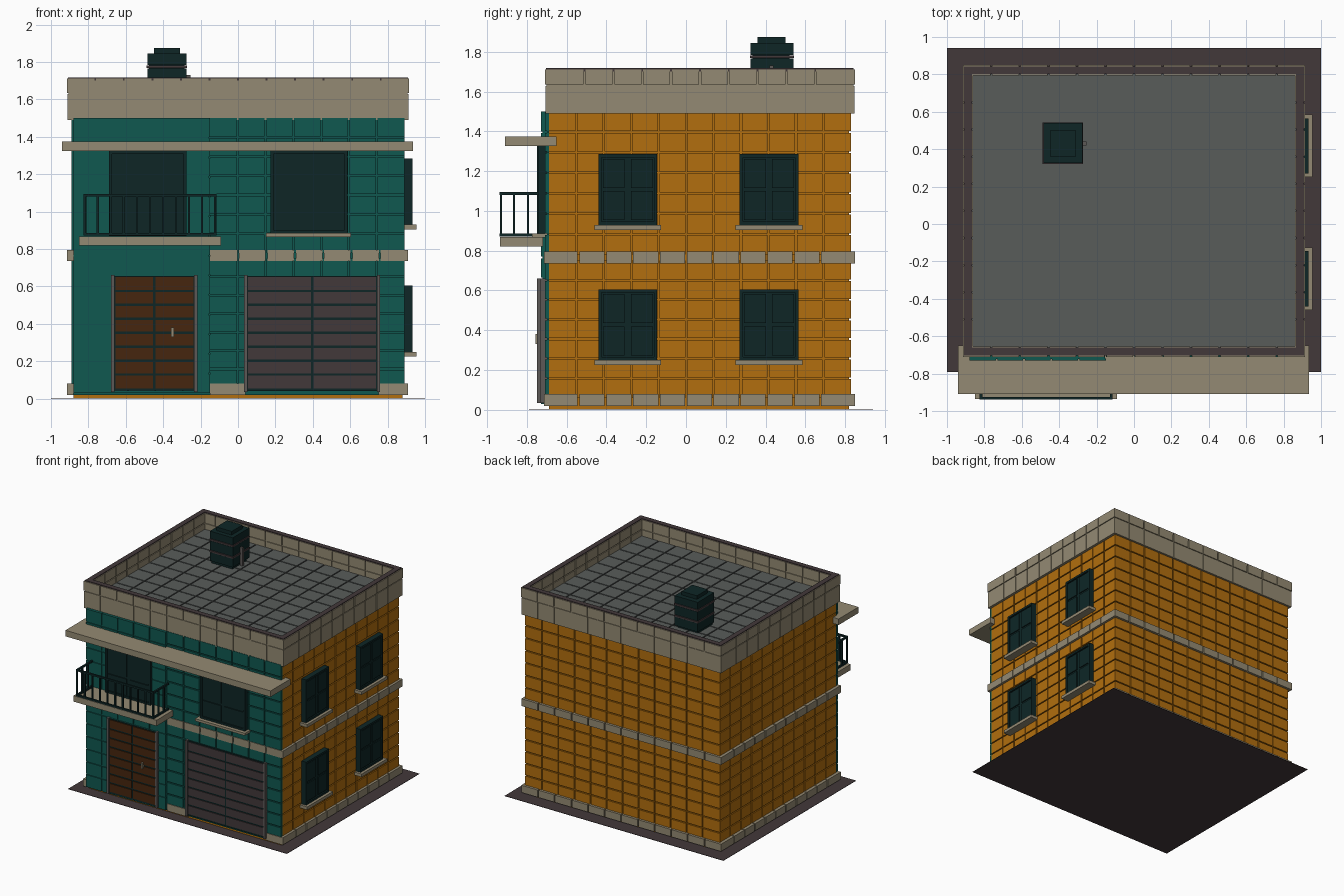
import bpy, bmesh

cube = bpy.data.objects.get("Cube")
if cube:
    bpy.data.objects.remove(cube)


def linear(v):
    v /= 255
    return v / 12.92 if v <= 0.04045 else ((v + 0.055) / 1.055) ** 2.4


def paint(name, r, g, b):
    m = bpy.data.materials.new(name)
    m.use_nodes = True
    col = (linear(r), linear(g), linear(b), 1)
    m.diffuse_color = col
    m.node_tree.nodes["Principled BSDF"].inputs["Base Color"].default_value = col
    return m


TEAL = paint("teal wall", 16, 88, 80)
ORANGE = paint("orange wall", 178, 110, 14)
CREAM = paint("cream stone", 148, 138, 115)
DARK = paint("dark teal", 14, 38, 38)
PLUM = paint("plum grey", 66, 56, 58)
ROOF = paint("roof grey", 88, 92, 90)
BROWN = paint("door brown", 70, 38, 14)
FRAME = paint("frame grey", 92, 88, 86)


def build(name, mat, boxes):
    """One object from boxes given as (x0, x1, y0, y1, z0, z1)."""
    bm = bmesh.new()
    for b in boxes:
        v = [bm.verts.new((x, y, z)) for z in b[4:6] for y in b[2:4] for x in b[0:2]]
        for f in ((0, 2, 3, 1), (4, 5, 7, 6), (0, 1, 5, 4),
                  (2, 6, 7, 3), (0, 4, 6, 2), (1, 3, 7, 5)):
            bm.faces.new([v[i] for i in f])
    me = bpy.data.meshes.new(name)
    bm.to_mesh(me)
    bm.free()
    ob = bpy.data.objects.new(name, me)
    bpy.context.collection.objects.link(ob)
    me.materials.append(mat)
    return ob


def split(a, b, n, gap):
    s = (b - a) / n
    return [(a + i * s + (gap / 2 if i else 0),
             a + (i + 1) * s - (gap / 2 if i < n - 1 else 0)) for i in range(n)]


def tiles(box, nx=1, ny=1, nz=1, gap=0.009):
    """A box cut into a grid of blocks with narrow joints."""
    x0, x1, y0, y1, z0, z1 = box
    return [x + y + z for x in split(x0, x1, nx, gap)
            for y in split(y0, y1, ny, gap) for z in split(z0, z1, nz, gap)]


def ring(x0, x1, y0, y1, z0, z1, t, nx=1, ny=1, sides="FBLR"):
    """Four tiled strips around a rectangle."""
    out = []
    if "F" in sides:
        out += tiles((x0, x1, y0, y0 + t, z0, z1), nx=nx)
    if "B" in sides:
        out += tiles((x0, x1, y1 - t, y1, z0, z1), nx=nx)
    if "L" in sides:
        out += tiles((x1 - t, x1, y0 + t, y1 - t, z0, z1), ny=ny)
    if "R" in sides:
        out += tiles((x0, x0 + t, y0 + t, y1 - t, z0, z1), ny=ny)
    return out


# Ground plate
build("ground_plate", PLUM, [(-1, 1, -0.79, 0.94, 0, 0.003)])

# Walls: solid core with a skin of tiles
X, YF, YB = 0.89, -0.69, 0.83
build("wall_core", ORANGE, [(-X + .01, X - .01, YF, YB - .01, 0.003, 1.55)])
for level, (lo, hi) in {"lower": (0.06, 0.75), "upper": (0.78, 1.5)}.items():
    build(level + "_side_tiles", ORANGE,
          tiles((X - .01, X, YF, YB, lo, hi), ny=11, nz=7)
          + tiles((-X, -X + .01, YF, YB, lo, hi), ny=11, nz=7))
    build(level + "_back_tiles", ORANGE,
          tiles((-X + .01, X - .01, YB - .01, YB, lo, hi), nx=12, nz=7))
    build(level + "_front_tiles", TEAL,
          tiles((-0.15, X, -0.71, -0.697, lo, hi), nx=7, nz=7))
build("front_backing", TEAL, [(-X, X, -0.70, YF, 0.02, 1.5)])
build("entrance_backing", TEAL, [(-0.88, -0.155, -0.722, -0.70, 0.03, 1.5)])
build("entrance_tiles", TEAL,
      tiles((-0.88, -0.15, -0.73, -0.72, 0.03, 1.5), nx=5, nz=14))

# Stone bands at the foot and between floors
for name, lo, hi in (("base_band", 0.02, 0.08), ("floor_band", 0.735, 0.795)):
    boxes = ring(-.915, .91, -.715, .85, lo, hi, .04, 12, 11, "BLR")
    boxes += [(-.915, -.88, -.715, -.675, lo, hi)]
    if name == "base_band":
        boxes += [(-.15, .04, -.715, -.675, lo, hi), (.75, .91, -.715, -.675, lo, hi)]
    else:
        boxes += tiles((-.15, .91, -.715, -.675, lo, hi), nx=7)
    build(name, CREAM, boxes)

# Parapet in two courses, with a cap
build("parapet_core", CREAM, ring(-.907, .907, -.702, .842, 1.49, 1.705, .04))
build("parapet_lower_course", CREAM,
      ring(-.912, .912, -.707, .847, 1.49, 1.628, .052, 12, 10))
build("parapet_upper_course", CREAM,
      ring(-.915, .915, -.71, .85, 1.635, 1.712, .055, 12, 10))
build("parapet_cap", PLUM, ring(-.908, .908, -.703, .843, 1.70, 1.718, .042))

# Roof floor
build("roof_slab", ROOF, [(-.87, .87, -.66, .81, 1.52, 1.572)])
build("roof_tiles", ROOF, tiles((-.86, .86, -.65, .80, 1.57, 1.58), nx=11, ny=10))

# Water tank with bands, lid and pipe
build("water_tank", DARK, [(-.475, -.285, .335, .52, 1.58, 1.845),
                           (-.485, -.275, .325, .54, 1.785, 1.845),
                           (-.485, -.275, .325, .54, 1.69, 1.765),
                           (-.485, -.275, .325, .54, 1.60, 1.67),
                           (-.45, -.31, .36, .50, 1.845, 1.875)])
build("tank_bands", PLUM, [(-.488, -.272, .322, .543, z, z + .014) for z in (1.672, 1.768)])
build("tank_pipe", FRAME, [(-.275, -.255, .42, .44, 1.58, 1.73)])

# Canopy over the front
build("canopy", CREAM, [(-.94, .935, -.91, -.65, 1.325, 1.375)])


def window(name, w0, w1, z0, z1, wall, depth, side):
    """Dark window: pane block, frame strips and four raised lights."""
    def face(a, b, d0, d1, lo, hi):
        return (d0, d1, a, b, lo, hi) if side else (a, b, -d1, -d0, lo, hi)
    d = wall + depth
    out = [face(w0, w1, wall - .02, d - .012, z0, z1)]
    for a, b in ((w0, w0 + .016), (w1 - .016, w1)):
        out.append(face(a, b, wall, d, z0, z1))
    for lo, hi in ((z0, z0 + .016), (z1 - .016, z1)):
        out.append(face(w0 + .016, w1 - .016, wall, d, lo, hi))
    lights = split(w0 + .016, w1 - .016, 2, .02)
    zm = z0 + (z1 - z0) * (.5 if side else .36)
    for a, b in lights:
        for lo, hi in ((z0 + .024, zm - .008), (zm + .008, z1 - .024)):
            out.append(face(a + .006, b - .006, wall, d - .004, lo, hi))
    build(name, DARK, out)


# Side windows with sills
for lvl, z in (("lower", 0.25), ("upper", 0.93)):
    for pos, y in (("front", -0.44), ("rear", 0.27)):
        window(f"{lvl}_{pos}_side_window", y, y + .295, z, z + .355, .89, .042, True)
        build(f"{lvl}_{pos}_side_sill", CREAM,
              [(.88, .955, y - .02, y + .315, z - .025, z)])

# Front windows
window("balcony_window", -.69, -.275, .87, 1.325, .73, .02, False)
window("front_window", .175, .585, .885, 1.325, .71, .035, False)
build("front_sill", CREAM, [(.15, .605, -.775, -.70, .865, .885)])

# Balcony slab and railing
build("balcony_slab", CREAM, [(-.85, -.09, -.935, -.72, .82, .868)])
L, R, F, BK, T = -.825, -.115, -.938, -.735, .014
rails = []
for z in (.872, 1.08):
    rails += [(L, R, F, F + T, z, z + T), (L, L + T, F + T, BK, z, z + T),
              (R - T, R, F + T, BK, z, z + T)]
for i in range(11):
    x = L + (R - T - L) * i / 10
    rails.append((x, x + T * .8, F + .002, F + T, .885, 1.08))
for x in (L, R - T):
    rails += [(x, x + T, y, y + T * .8, .885, 1.08) for y in (-.87, -.80)]
build("balcony_railing", DARK, rails)


def panelled_door(name, mat, x0, x1, wall):
    """Double door of slats over a dark backing, with a frame."""
    build(name + "_backing", DARK, [(x0, x1, -wall - .008, -wall + .02, .04, .655)])
    build(name + "_slats", mat,
          tiles((x0 + .004, x1 - .004, -wall - .014, -wall, .055, .65), nx=2, nz=8, gap=.013))
    build(name + "_frame", FRAME, [(x0 - .018, x0, -wall - .02, -wall + .02, .035, .66),
                                   (x1, x1 + .018, -wall - .02, -wall + .02, .035, .66)])


# Entrance door with handle, and garage door
panelled_door("entrance_door", BROWN, -.66, -.235, .73)
build("door_handle", CREAM, [(-.357, -.343, -.758, -.74, .33, .38)])
panelled_door("garage_door", PLUM, .05, .742, .715)
